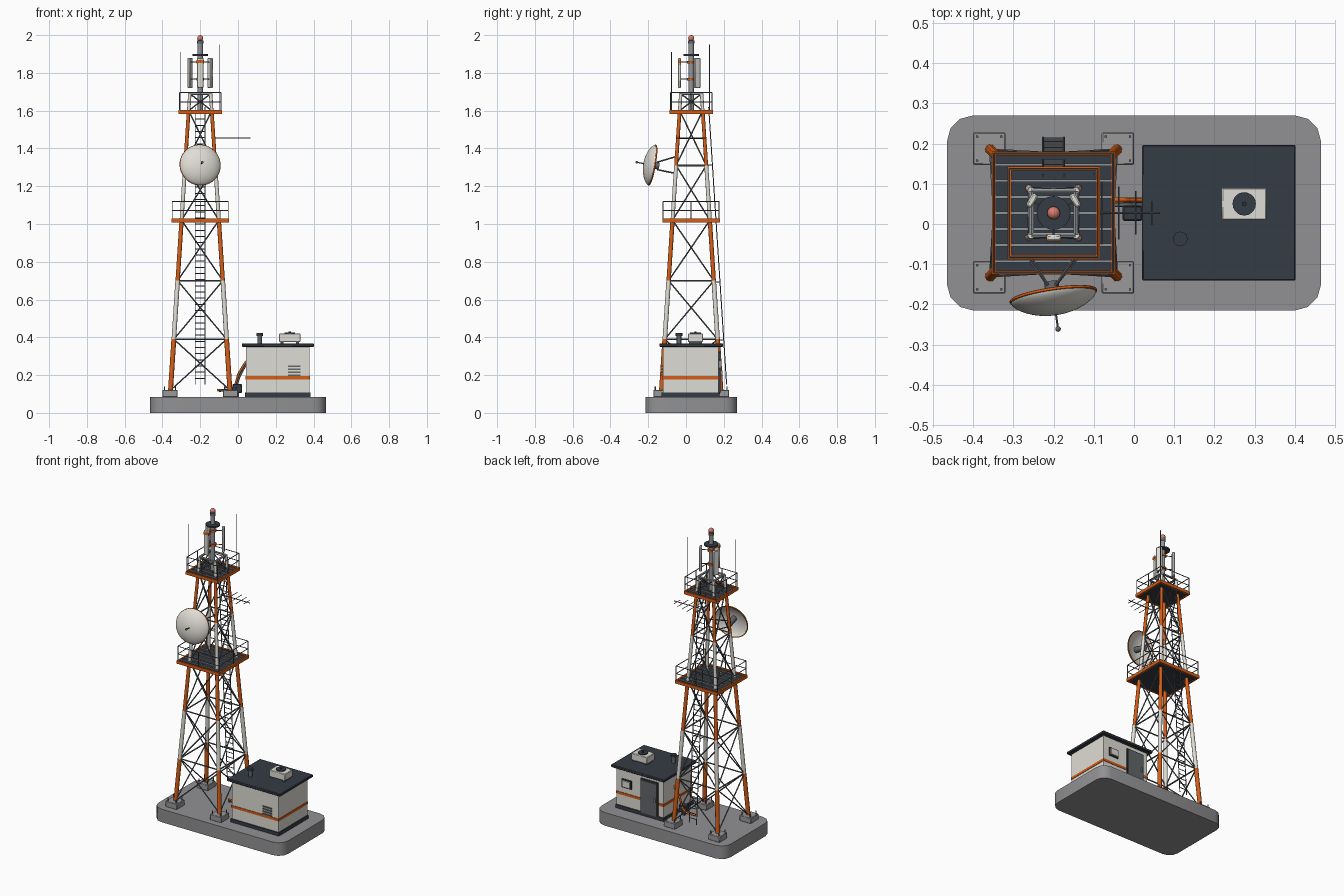
import bpy, bmesh, math
from mathutils import Vector, Matrix

if "Cube" in bpy.data.objects:
    bpy.data.objects.remove(bpy.data.objects["Cube"])

CX, CY = -0.2, 0.0275  # tower axis
parts = []


def material(name, rgb):
    m = bpy.data.materials.new(name)
    m.use_nodes = True
    m.diffuse_color = (*rgb, 1)
    m.node_tree.nodes["Principled BSDF"].inputs["Base Color"].default_value = (*rgb, 1)
    return m


CONCRETE = material("concrete", (0.285, 0.285, 0.295))
FOOTING = material("footing grey", (0.32, 0.32, 0.33))
ORANGE = material("orange paint", (0.66, 0.11, 0.008))
WHITE = material("off white paint", (0.74, 0.72, 0.66))
SLATE = material("dark slate", (0.036, 0.045, 0.058))
STEEL = material("dark steel", (0.125, 0.135, 0.15))
GALV = material("galvanised grey", (0.29, 0.305, 0.32))
BLACK = material("near black", (0.025, 0.028, 0.034))
RED = material("beacon red", (0.7, 0.2, 0.16))


def finish(name, bm, mat):
    bmesh.ops.recalc_face_normals(bm, faces=bm.faces[:])
    me = bpy.data.meshes.new(name)
    bm.to_mesh(me)
    bm.free()
    me.materials.append(mat)
    ob = bpy.data.objects.new(name, me)
    bpy.context.collection.objects.link(ob)
    parts.append(ob)
    return ob


def boxes(name, items, mat, bevel=0):
    """Each item is (centre, size) or (centre, size, turn about z)."""
    bm = bmesh.new()
    for c, s, *turn in items:
        m = Matrix.Translation(c) @ Matrix.Rotation(turn[0] if turn else 0, 4, "Z") @ Matrix.Diagonal((*s, 1))
        bmesh.ops.create_cube(bm, size=1, matrix=m)
    if bevel:
        bmesh.ops.bevel(bm, geom=bm.edges[:], offset=bevel, segments=1, affect="EDGES")
    return finish(name, bm, mat)


def span(x0, x1, y0, y1, z0, z1):
    return (((x0 + x1) / 2, (y0 + y1) / 2, (z0 + z1) / 2), (x1 - x0, y1 - y0, z1 - z0))


def rods(name, segs, r, mat, sides=6):
    """Straight round bars between pairs of points."""
    bm = bmesh.new()
    for p, q in segs:
        p, q = Vector(p), Vector(q)
        d = q - p
        m = Matrix.Translation((p + q) / 2) @ d.to_track_quat("Z", "Y").to_matrix().to_4x4()
        bmesh.ops.create_cone(bm, cap_ends=True, segments=sides, radius1=r, radius2=r, depth=d.length, matrix=m)
    return finish(name, bm, mat)


def lathe(name, profile, mat, matrix, steps=40):
    bm = bmesh.new()
    vs = [bm.verts.new((r, 0, z)) for r, z in profile]
    es = [bm.edges.new(pair) for pair in zip(vs, vs[1:])]
    bmesh.ops.spin(bm, geom=vs + es, cent=(0, 0, 0), axis=(0, 0, 1), angle=math.tau, steps=steps)
    bmesh.ops.remove_doubles(bm, verts=bm.verts[:], dist=0.0001)
    bmesh.ops.transform(bm, matrix=matrix, verts=bm.verts[:])
    return finish(name, bm, mat)


def ball(name, c, r, mat):
    bm = bmesh.new()
    bmesh.ops.create_uvsphere(bm, u_segments=16, v_segments=10, radius=r, matrix=Matrix.Translation(c))
    return finish(name, bm, mat)


def cable(name, pts, r, mat):
    cu = bpy.data.curves.new(name, "CURVE")
    cu.dimensions, cu.bevel_depth, cu.bevel_resolution = "3D", r, 2
    sp = cu.splines.new("BEZIER")
    sp.bezier_points.add(len(pts) - 1)
    for b, p in zip(sp.bezier_points, pts):
        b.co, b.handle_left_type, b.handle_right_type = p, "AUTO", "AUTO"
    cu.materials.append(mat)
    bpy.context.collection.objects.link(bpy.data.objects.new(name, cu))


CORNERS = [(-1, -1), (1, -1), (1, 1), (-1, 1)]


def corner(i, z, half=None):
    h = 0.165 - 0.065 * z if half is None else half
    sx, sy = CORNERS[i % 4]
    return Vector((CX + sx * h, CY + sy * h, z))


# Ground slab with rounded corners
bm = bmesh.new()
c, s = span(-0.465, 0.465, -0.215, 0.27, 0, 0.085)
bmesh.ops.create_cube(bm, size=1, matrix=Matrix.Translation(c) @ Matrix.Diagonal((*s, 1)))
upright = [e for e in bm.edges if abs(e.verts[0].co.z - e.verts[1].co.z) > 0.01]
bmesh.ops.bevel(bm, geom=upright, offset=0.065, segments=3, profile=0.5, affect="EDGES")
finish("ground_slab", bm, CONCRETE)

# Footings with anchor bolts
feet = [corner(i, 0.103, 0.16) for i in range(4)]
boxes("footings", [(f, (0.081, 0.081, 0.038)) for f in feet], FOOTING, 0.003)
rods("anchor_bolts", [(f + Vector((a * 0.03, b * 0.03, 0)), f + Vector((a * 0.03, b * 0.03, 0.038)))
                      for f in feet for a, b in CORNERS], 0.0035, STEEL)

# Legs in alternating paint bands
LEVELS = [0.12, 0.39, 0.7, 1.02, 1.31, 1.6, 1.69]
for n, (z0, z1) in enumerate(zip(LEVELS, LEVELS[1:])):
    rods(f"leg_band_{n + 1}", [(corner(i, z0), corner(i, z1)) for i in range(4)],
         0.013 - 0.0008 * n, WHITE if n % 2 else ORANGE, 10)

# Lattice bracing
cross, rings = [], []
for z0, z1 in zip(LEVELS, LEVELS[1:]):
    for i in range(4):
        cross += [(corner(i, z0), corner(i + 1, z1)), (corner(i + 1, z0), corner(i, z1))]
        rings.append((corner(i, z1), corner(i + 1, z1)))
rods("cross_braces", cross, 0.0037, STEEL)
rods("level_rings", rings[:-4], 0.0045, STEEL)
rods("head_ring", rings[-4:], 0.007, GALV)

# Platforms with deck slats, edge frame and railing
for name, half, z in (("lower", 0.148, 1.01), ("upper", 0.11, 1.585)):
    boxes(f"{name}_deck", [((CX, CY, z + 0.006), (2 * half, 2 * half, 0.01))], SLATE)
    count = int(half / 0.04)
    boxes(f"{name}_deck_slats", [((CX, CY + k * 0.04, z + 0.014), (2 * half, 0.007, 0.006))
                                 for k in range(-count, count + 1)], GALV)
    frame = [((CX, CY + s * half, z + 0.008), (2 * half + 0.01, 0.01, 0.02)) for s in (-1, 1)]
    frame += [((CX + s * half, CY, z + 0.008), (0.01, 2 * half + 0.01, 0.02)) for s in (-1, 1)]
    boxes(f"{name}_edge_frame", frame, ORANGE)
    rail, up = [], Vector((0, 0, 0.11))
    for i in range(4):
        a, b = corner(i, z, half), corner(i + 1, z, half)
        rail += [(a, a + up), ((a + b) / 2, (a + b) / 2 + up)]
        rail += [(a + up * k, b + up * k) for k in (0.55, 1)]
    rods(f"{name}_railing", rail, 0.0026, STEEL)

# Ladder up the back face
low, high = Vector((CX, 0.215, 0.15)), Vector((CX, 0.12, 1.62))
side = Vector((0.026, 0, 0))
ladder = [(low + side * s, high + side * s) for s in (-1, 1)]
ladder += [(low.lerp(high, k / 45) - side, low.lerp(high, k / 45) + side) for k in range(1, 45)]
rods("ladder", ladder, 0.0026, STEEL)
rods("ladder_brackets", [(low.lerp(high, t) + side * s, low.lerp(high, t) + side * s - Vector((0, 0.035, 0)))
                         for t in (0.16, 0.37, 0.59, 0.79) for s in (-1, 1)], 0.0026, STEEL)

# Dish with feed and mount
aim = Vector((0.14, -0.97, 0.17)).normalized()
hub = Vector((CX, -0.183, 1.313))
pose = Matrix.Translation(hub) @ aim.to_track_quat("Z", "Y").to_matrix().to_4x4()
R, D, N = 0.107, 0.042, 12
outer = [(R * math.sin(a), D * math.cos(a) ** 1.4) for a in [k * math.pi / 2 / N for k in range(N + 1)]]
lathe("dish_shell", outer + [(r * 0.98, z - 0.006) for r, z in reversed(outer)], WHITE, pose)
tube = [(R + 0.003 * math.cos(a), 0.004 * math.sin(a) - 0.004) for a in [k * math.tau / 8 for k in range(9)]]
lathe("dish_rim", tube, ORANGE, pose)
rods("dish_feed", [(hub, hub + aim * 0.076)], 0.003, STEEL)
ball("feed_tip", hub + aim * 0.08, 0.007, STEEL)
rods("dish_hub", [(hub - aim * 0.04, hub + aim * 0.034)], 0.018, STEEL, 12)
rods("dish_mount_arms", [(hub - aim * 0.032 + Vector((s * 0.01, 0, t * 0.02)), corner(i, 1.313 + t * 0.045))
                         for i, s in ((0, -1), (1, 1)) for t in (-1, 1)], 0.004, STEEL)

# Side antenna with cross elements
boom = [((-0.14, CY, 1.455), (0.065, CY, 1.455))]
rods("side_antenna_boom", boom, 0.003, STEEL)
rods("side_antenna_elements", [((x, CY - h, 1.455), (x, CY + h, 1.455))
                               for x, h in ((-0.08, 0.078), (-0.038, 0.066), (0.004, 0.054), (0.044, 0.03))],
     0.002, STEEL)
rods("side_antenna_mount", [(corner(1, 1.455), corner(2, 1.455))], 0.004, STEEL)

# Mast, collars, disc and beacon
rods("mast", [((CX, CY, 1.6), (CX, CY, 1.97))], 0.014, GALV, 16)
rods("mast_collars", [((CX, CY, z), (CX, CY, z + 0.014)) for z in (1.76, 1.85)], 0.021, ORANGE, 16)
rods("mast_disc", [((CX, CY, 1.89), (CX, CY, 1.899))], 0.042, SLATE, 24)
rods("beacon_base", [((CX, CY, 1.955), (CX, CY, 1.972))], 0.017, STEEL, 16)
ball("beacon", (CX, CY, 1.984), 0.016, RED)

# Three sector panels around the mast
panels, bands, arms = [], [], []
for a in (math.radians(d) for d in (30, 150, 270)):
    d = Vector((math.cos(a), math.sin(a), 0))
    c = Vector((CX, CY, 1.8)) + d * 0.062
    panels.append((c, (0.016, 0.036, 0.16), a))
    bands.append((c + Vector((0, 0, 0.06)), (0.018, 0.038, 0.016), a))
    arms += [(Vector((CX, CY, z)), Vector((c.x, c.y, z))) for z in (1.767, 1.857)]
boxes("sector_panels", panels, WHITE, 0.004)
boxes("front_panel_band", bands[2:], ORANGE)
rods("panel_arms", arms, 0.003, STEEL)

# Whip antennas
rods("whip_antennas", [((-0.303, -0.077, 1.6), (-0.303, -0.077, 1.91)),
                       ((-0.1, 0.125, 1.6), (-0.1, 0.125, 1.95))], 0.0022, STEEL)

# Equipment hut
boxes("hut_walls", [span(0.042, 0.378, -0.123, 0.171, 0.085, 0.352)], WHITE)
boxes("hut_plinth", [span(0.036, 0.384, -0.129, 0.177, 0.085, 0.107)], SLATE)
boxes("hut_stripe", [span(0.039, 0.381, -0.126, 0.174, 0.178, 0.194)], ORANGE)
boxes("hut_roof", [span(0.02, 0.402, -0.141, 0.197, 0.35, 0.367)], SLATE, 0.003)
boxes("door_frame", [span(0.077, 0.203, 0.17, 0.179, 0.1, 0.325)], SLATE)
boxes("door", [span(0.084, 0.196, 0.172, 0.184, 0.107, 0.317)], STEEL)
boxes("door_handle", [span(0.09, 0.1, 0.18, 0.192, 0.2, 0.225)], GALV)
boxes("front_vent_slats", [span(0.265, 0.33, -0.129, -0.12, z, z + 0.008) for z in (0.195, 0.211, 0.227, 0.243)], STEEL)
boxes("wall_box_frame", [span(0.27, 0.338, 0.17, 0.178, 0.23, 0.285)], SLATE)
boxes("wall_box", [span(0.277, 0.331, 0.172, 0.186, 0.237, 0.278)], WHITE)

# Roof equipment
boxes("cooling_unit", [span(0.218, 0.33, 0.01, 0.09, 0.375, 0.42)], WHITE, 0.003)
boxes("cooling_unit_feet", [span(x, x + 0.015, 0.015, 0.085, 0.365, 0.377) for x in (0.225, 0.308)], STEEL)
rods("cooling_fan", [((0.274, 0.05, 0.418), (0.274, 0.05, 0.426))], 0.029, SLATE, 20)
rods("fan_cap", [((0.274, 0.05, 0.42), (0.274, 0.05, 0.431))], 0.006, BLACK, 10)
rods("vent_pipe", [((0.115, -0.037, 0.36), (0.115, -0.037, 0.41))], 0.012, STEEL, 16)
rods("vent_cap", [((0.115, -0.037, 0.407), (0.115, -0.037, 0.422))], 0.018, SLATE, 16)

# Cable run from tower to hut
boxes("junction_box", [span(-0.028, 0.02, 0.008, 0.045, 0.105, 0.152)], SLATE, 0.003)
boxes("junction_box_stand", [span(-0.014, 0.006, 0.018, 0.036, 0.085, 0.106)], STEEL)
cable("orange_cable", [(-0.11, 0.06, 0.12), (-0.03, 0.06, 0.13), (0.005, 0.06, 0.21), (0.045, 0.06, 0.275)], 0.006, ORANGE)
cable("grey_cable", [(-0.1, 0.045, 0.115), (-0.02, 0.048, 0.135), (0.012, 0.048, 0.2), (0.045, 0.048, 0.26)], 0.005, STEEL)

# Smooth shading on round parts, hard edges kept
bpy.ops.object.select_all(action="DESELECT")
for ob in parts:
    ob.select_set(True)
bpy.context.view_layer.objects.active = parts[0]
bpy.ops.object.shade_smooth_by_angle(angle=math.radians(40))
